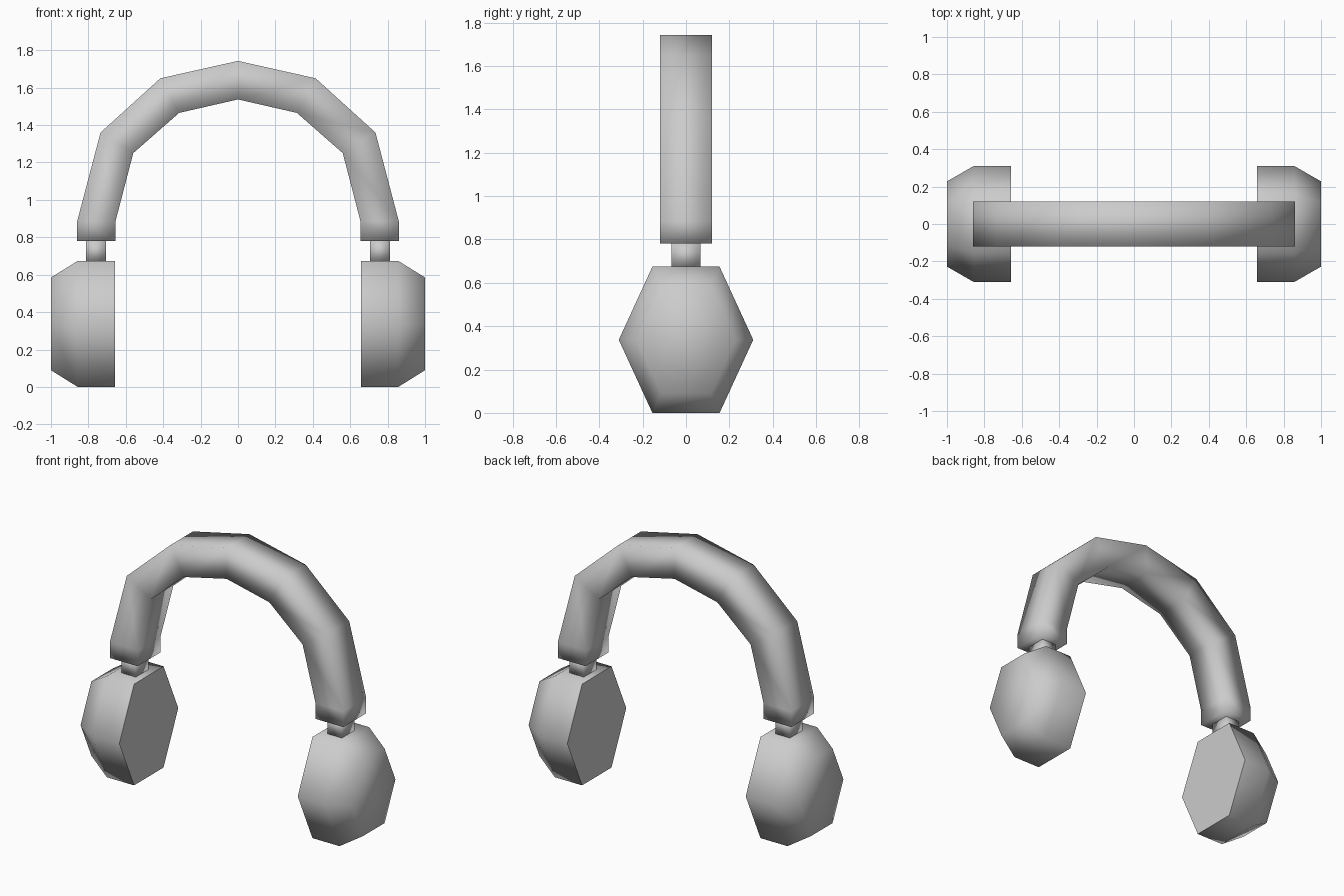
import bpy, math

if "Cube" in bpy.data.objects:
    bpy.data.objects.remove(bpy.data.objects["Cube"])


def loft(name, rings, smooth_angle, mirror=False):
    """Skin a list of equal-sized rings of points, capping both ends."""
    n = len(rings[0])
    verts = [p for ring in rings for p in ring]
    faces = [tuple(range(n))[::-1],
             tuple(range((len(rings) - 1) * n, len(rings) * n))]
    for r in range(len(rings) - 1):
        for i in range(n):
            a, b = r * n + i, r * n + (i + 1) % n
            faces.append((a, b, b + n, a + n))
    mesh = bpy.data.meshes.new(name)
    mesh.from_pydata(verts, [], faces)
    obj = bpy.data.objects.new(name, mesh)
    bpy.context.collection.objects.link(obj)
    bpy.ops.object.select_all(action='DESELECT')
    obj.select_set(True)
    bpy.context.view_layer.objects.active = obj
    bpy.ops.object.mode_set(mode='EDIT')
    bpy.ops.mesh.select_all(action='SELECT')
    bpy.ops.mesh.normals_make_consistent(inside=False)
    bpy.ops.object.mode_set(mode='OBJECT')
    if smooth_angle is None:
        bpy.ops.object.shade_smooth()
    else:
        bpy.ops.object.shade_smooth_by_angle(angle=math.radians(smooth_angle))
    if mirror:
        obj.modifiers.new("Mirror", 'MIRROR').use_axis[0] = True
    return obj


# Headband: outer and inner arch points, left foot to crown, then reflected
half = [((-0.86, 0.78), (-0.655, 0.78)),
        ((-0.86, 0.885), (-0.655, 0.885)),
        ((-0.735, 1.36), (-0.56, 1.25)),
        ((-0.415, 1.65), (-0.315, 1.465)),
        ((0, 1.743), (0, 1.537))]
arch = half + [((-o[0], o[1]), (-i[0], i[1])) for o, i in half[-2::-1]]
W = 0.12
loft("headband", [[(o[0], -W, o[1]), (o[0], W, o[1]),
                   (i[0], W, i[1]), (i[0], -W, i[1])] for o, i in arch], None)

# Ear cups: hexagonal, straight wall then tapering to a flat outer face
hexagon = [(0.155, 0.337), (0.31, 0), (0.155, -0.337),
           (-0.155, -0.337), (-0.31, 0), (-0.155, 0.337)]
cup_profile = [(0.657, 1.0), (0.857, 1.0), (1.0, 0.735)]
loft("ear_cup", [[(x, y * s, 0.337 + z * s) for y, z in hexagon]
                 for x, s in cup_profile], 75, mirror=True)

# Stems joining the cups to the headband
loft("stem", [[(x, y, z) for x, y in ((0.706, -0.067), (0.812, -0.067),
                                      (0.812, 0.067), (0.706, 0.067))]
              for z in (0.67, 0.785)], None, mirror=True)
